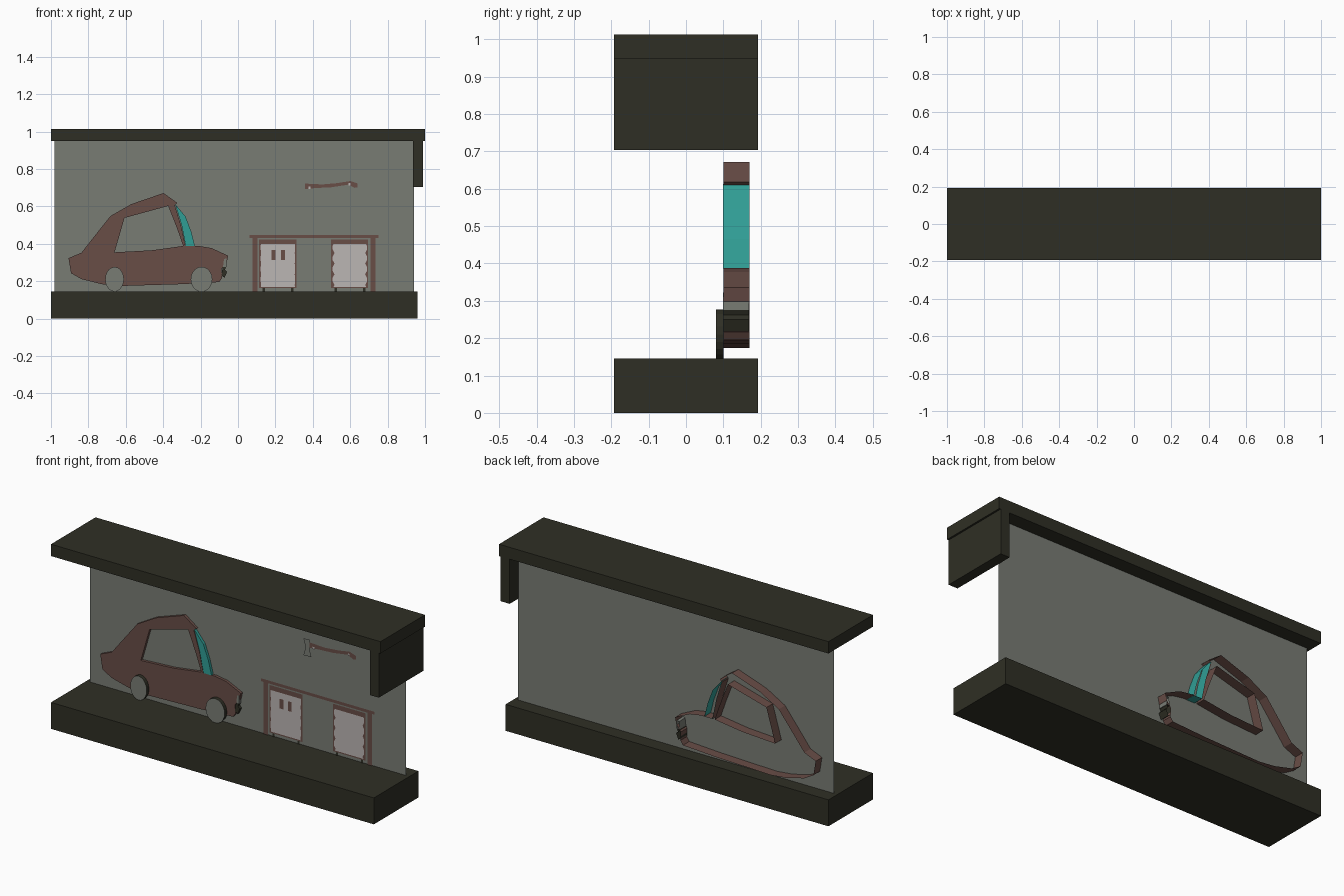
import bpy, bmesh, math

if "Cube" in bpy.data.objects:
    bpy.data.objects.remove(bpy.data.objects["Cube"])


def material(name, r, g, b):
    m = bpy.data.materials.new(name)
    m.diffuse_color = (r, g, b, 1)
    m.use_nodes = True
    m.node_tree.nodes["Principled BSDF"].inputs["Base Color"].default_value = m.diffuse_color
    return m


DARK = material("dark_olive", 0.028, 0.028, 0.018)
GREY = material("wall_grey", 0.19, 0.20, 0.175)
BROWN = material("red_brown", 0.140, 0.074, 0.062)
TEAL = material("teal_glass", 0.030, 0.34, 0.30)
PALE = material("pale_panel", 0.50, 0.465, 0.455)


def finish(name, bm, *mats):
    me = bpy.data.meshes.new(name)
    bm.to_mesh(me)
    bm.free()
    for m in mats:
        me.materials.append(m)
    ob = bpy.data.objects.new(name, me)
    bpy.context.collection.objects.link(ob)
    return ob


def box(name, x0, x1, y0, y1, z0, z1, mat):
    bm = bmesh.new()
    bmesh.ops.create_cube(bm, size=1)
    for v in bm.verts:
        v.co = ((x0 + x1) / 2 + v.co.x * (x1 - x0),
                (y0 + y1) / 2 + v.co.y * (y1 - y0),
                (z0 + z1) / 2 + v.co.z * (z1 - z0))
    return finish(name, bm, mat)


def cutout(name, loops, y, mat, depth=0.0):
    """Front face from an outline and holes, with open-backed sides if depth > 0."""
    bm = bmesh.new()
    edges, sides = [], []
    for pts in loops:
        vs = [bm.verts.new((x, y, z)) for x, z in pts]
        edges += [bm.edges.new((vs[i - 1], vs[i])) for i in range(len(vs))]
        sides.append(vs)
    bmesh.ops.triangle_fill(bm, edges=edges, use_beauty=True, normal=(0, -1, 0))
    front = list(bm.faces)
    if depth:
        for vs in sides:
            back = [bm.verts.new((v.co.x, y + depth, v.co.z)) for v in vs]
            for i in range(len(vs)):
                bm.faces.new((vs[i - 1], vs[i], back[i], back[i - 1]))
    bmesh.ops.recalc_face_normals(bm, faces=bm.faces)
    bm.normal_update()
    if front and front[0].normal.y > 0:
        bmesh.ops.reverse_faces(bm, faces=bm.faces)
    return finish(name, bm, mat)


def plate(name, x0, x1, z0, z1, y, mat):
    return cutout(name, [[(x0, z0), (x1, z0), (x1, z1), (x0, z1)]], y, mat)


def wheel(name, x, z, rx, rz):
    bm = bmesh.new()
    bmesh.ops.create_cone(bm, cap_ends=True, segments=20, radius1=1, radius2=1, depth=1)
    for v in bm.verts:
        v.co = (x + v.co.x * rx, 0.09 + v.co.z * 0.02, z + v.co.y * rz)
    bmesh.ops.recalc_face_normals(bm, faces=bm.faces)
    bm.normal_update()
    for f in bm.faces:              # grey hub face, dark tread
        f.material_index = 0 if abs(f.normal.y) > 0.5 else 1
    return finish(name, bm, GREY, DARK)


# Garage shell
box("floor_slab", -1.0, 0.96, -0.193, 0.193, 0.0, 0.145, DARK)
box("roof_slab", -1.0, 1.0, -0.193, 0.193, 0.948, 1.013, DARK)
box("door_header", 0.935, 0.99, -0.193, 0.193, 0.703, 0.948, DARK)
plate("back_wall", -0.98, 0.94, 0.145, 0.948, 0.115, GREY)

# Car body with window opening, open at the back
body = [(-0.906, 0.323), (-0.837, 0.352), (-0.76, 0.45), (-0.682, 0.548), (-0.57, 0.612),
        (-0.398, 0.671), (-0.324, 0.618), (-0.338, 0.606), (-0.305, 0.50), (-0.281, 0.388),
        (-0.21, 0.388), (-0.142, 0.377), (-0.053, 0.336), (-0.06, 0.30), (-0.088, 0.265),
        (-0.085, 0.217), (-0.10, 0.195), (-0.30, 0.184), (-0.634, 0.174), (-0.73, 0.184),
        (-0.837, 0.211), (-0.893, 0.243)]
window = [(-0.607, 0.538), (-0.373, 0.602), (-0.325, 0.48), (-0.293, 0.388),
          (-0.46, 0.365), (-0.66, 0.354)]
cutout("car_body", [body, window], 0.10, BROWN, 0.07)
cutout("windscreen", [[(-0.336, 0.612), (-0.28, 0.545), (-0.25, 0.465), (-0.23, 0.387),
                       (-0.279, 0.387), (-0.302, 0.50)]], 0.0995, TEAL, 0.07)
cutout("bumper", [[(-0.082, 0.275), (-0.064, 0.275), (-0.07, 0.262), (-0.058, 0.25),
                   (-0.072, 0.218), (-0.088, 0.23)]], 0.099, DARK, 0.07)
cutout("headlight", [[(-0.075, 0.318), (-0.062, 0.322), (-0.062, 0.276),
                      (-0.08, 0.276)]], 0.099, GREY, 0.07)
wheel("rear_wheel", -0.660, 0.210, 0.050, 0.066)
wheel("front_wheel", -0.195, 0.210, 0.058, 0.067)

# Workbench top and legs
plate("bench_top", 0.062, 0.752, 0.43, 0.446, 0.110, BROWN)
for side, x in (("left", 0.078), ("right", 0.709)):
    plate(side + "_bench_leg", x, x + 0.026, 0.145, 0.43, 0.110, BROWN)


def cabinet(name, x0, x1, wave):
    """Brown backing, pale front with scalloped sides, small dark feet."""
    plate(name + "_frame", x0 - 0.008, x1 + 0.006, 0.162, 0.422, 0.112, BROWN)
    n = 24
    zs = [0.17 + 0.228 * i / n for i in range(n + 1)]
    dip = [wave * max(0, math.sin(i * math.pi / 3 + 0.5)) for i in range(n + 1)]
    right = [(x1 - d, z) for z, d in zip(zs, dip)]
    left = [(x0 + d, z) for z, d in zip(zs, dip)]
    cutout(name + "_front", [right + left[::-1]], 0.109, PALE)
    for i, x in enumerate((x0 + 0.01, x1 - 0.022)):
        plate(f"{name}_foot_{i}", x, x + 0.013, 0.145, 0.162, 0.111, DARK)


cabinet("left_cabinet", 0.121, 0.306, 0.003)
cabinet("right_cabinet", 0.506, 0.690, 0.010)
for i, x in enumerate((0.179, 0.229)):
    plate(f"cabinet_handle_{i}", x, x + 0.022, 0.313, 0.366, 0.106, BROWN)

# Axe hung on the wall
cutout("axe_handle", [[(0.35, 0.722), (0.45, 0.717), (0.53, 0.724), (0.60, 0.735),
                       (0.638, 0.723), (0.64, 0.702), (0.622, 0.699), (0.59, 0.716),
                       (0.50, 0.702), (0.42, 0.698), (0.35, 0.692)]], 0.110, BROWN)
cutout("axe_blade", [[(0.322, 0.735), (0.358, 0.738), (0.357, 0.69), (0.37, 0.645),
                      (0.322, 0.643), (0.335, 0.69)]], 0.108, GREY)
for i, (x, z) in enumerate(((0.378, 0.692), (0.592, 0.712))):
    plate(f"axe_hook_{i}", x, x + 0.01, z, z + 0.013, 0.107, PALE)
